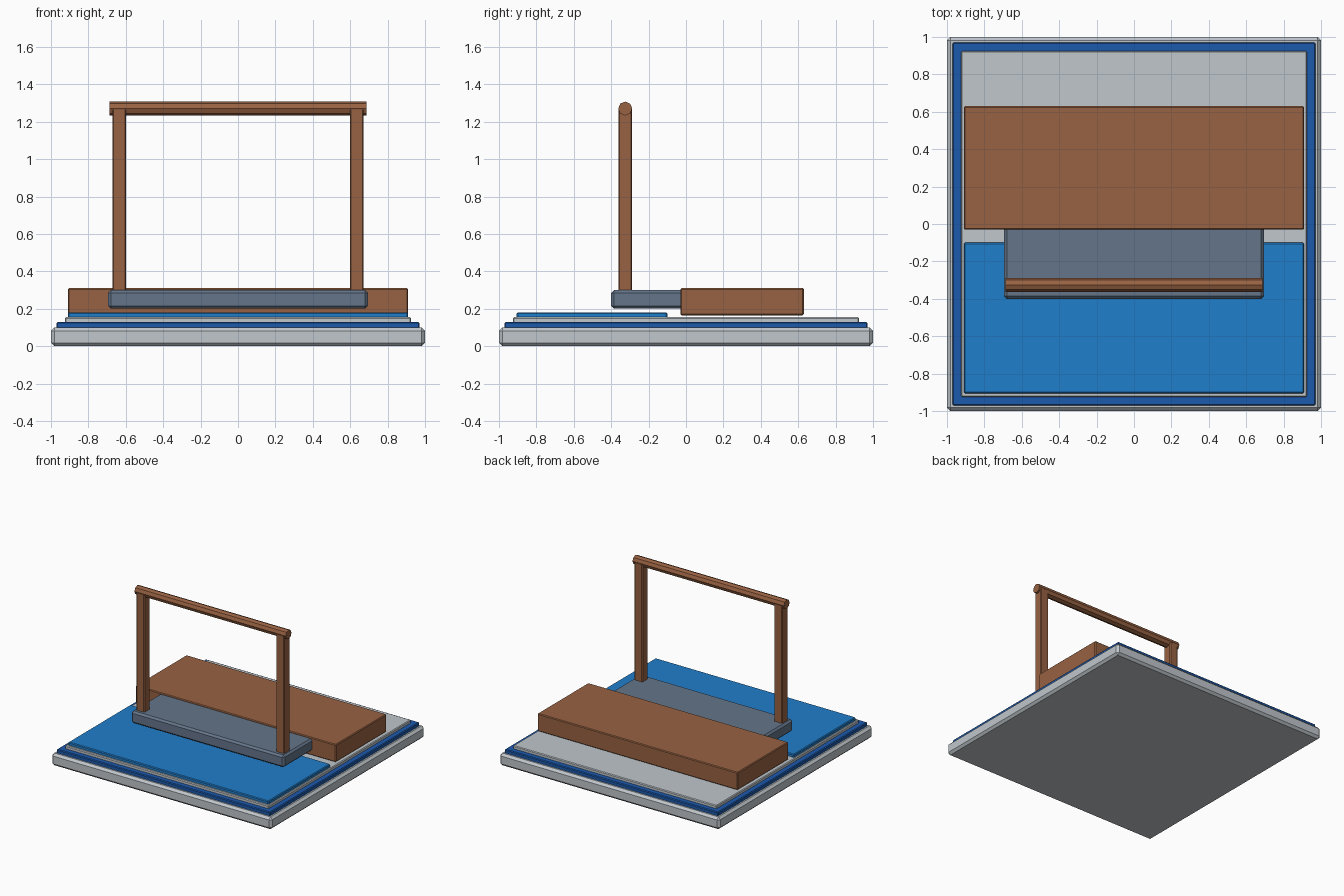
import bpy, bmesh, math
from mathutils import Matrix

if "Cube" in bpy.data.objects:
    bpy.data.objects.remove(bpy.data.objects["Cube"])


def material(name, rgb):
    # sRGB 0-255 to linear
    lin = [((c / 255 + 0.055) / 1.055) ** 2.4 for c in rgb]
    m = bpy.data.materials.new(name)
    m.diffuse_color = (*lin, 1)
    m.use_nodes = True
    m.node_tree.nodes["Principled BSDF"].inputs["Base Color"].default_value = m.diffuse_color
    return m


GREY = material("light grey", (192, 199, 204))
NAVY = material("deep blue", (28, 90, 174))
BLUE = material("bright blue", (32, 126, 204))
BROWN = material("wood brown", (152, 98, 66))
SLATE = material("slate grey", (100, 117, 138))


def finish(name, bm, mat):
    me = bpy.data.meshes.new(name)
    bm.to_mesh(me)
    bm.free()
    me.materials.append(mat)
    ob = bpy.data.objects.new(name, me)
    bpy.context.collection.objects.link(ob)
    return ob


def box(name, x, y, z, mat, bevel=0.006):
    """Box spanning the given (low, high) ranges, with chamfered edges."""
    bm = bmesh.new()
    bmesh.ops.create_cube(bm, size=1)
    for v in bm.verts:
        v.co = [lo + (c + 0.5) * (hi - lo) for c, (lo, hi) in zip(v.co, (x, y, z))]
    bmesh.ops.bevel(bm, geom=bm.edges[:], offset=bevel, segments=1,
                    profile=0.5, affect='EDGES')
    return finish(name, bm, mat)


# stepped base
box("base_slab", (-1, 1), (-1, 1), (0, 0.1), GREY, 0.018)
box("blue_border", (-0.97, 0.97), (-0.97, 0.97), (0.09, 0.13), NAVY)
box("floor_plate", (-0.925, 0.925), (-0.925, 0.925), (0.12, 0.155), GREY)
box("water_panel", (-0.91, 0.91), (-0.905, -0.1), (0.145, 0.18), BLUE)

# raised deck and the ledge in front of it
box("wood_deck", (-0.91, 0.91), (-0.03, 0.63), (0.165, 0.31), BROWN)
box("slate_ledge", (-0.695, 0.695), (-0.4, 0.0), (0.2, 0.3), SLATE, 0.015)

# frame posts
for side, name in ((-1, "left_post"), (1, "right_post")):
    cx = side * 0.635
    box(name, (cx - 0.037, cx + 0.037), (-0.362, -0.288), (0.29, 1.27), BROWN)

# eight-sided top rail, lying along x
bm = bmesh.new()
bmesh.ops.create_cone(bm, cap_ends=True, segments=8, radius1=0.0375,
                      radius2=0.0375, depth=1.375,
                      matrix=Matrix.Translation((0, -0.325, 1.27))
                      @ Matrix.Rotation(math.pi / 2, 4, 'Y'))
finish("top_rail", bm, BROWN)
